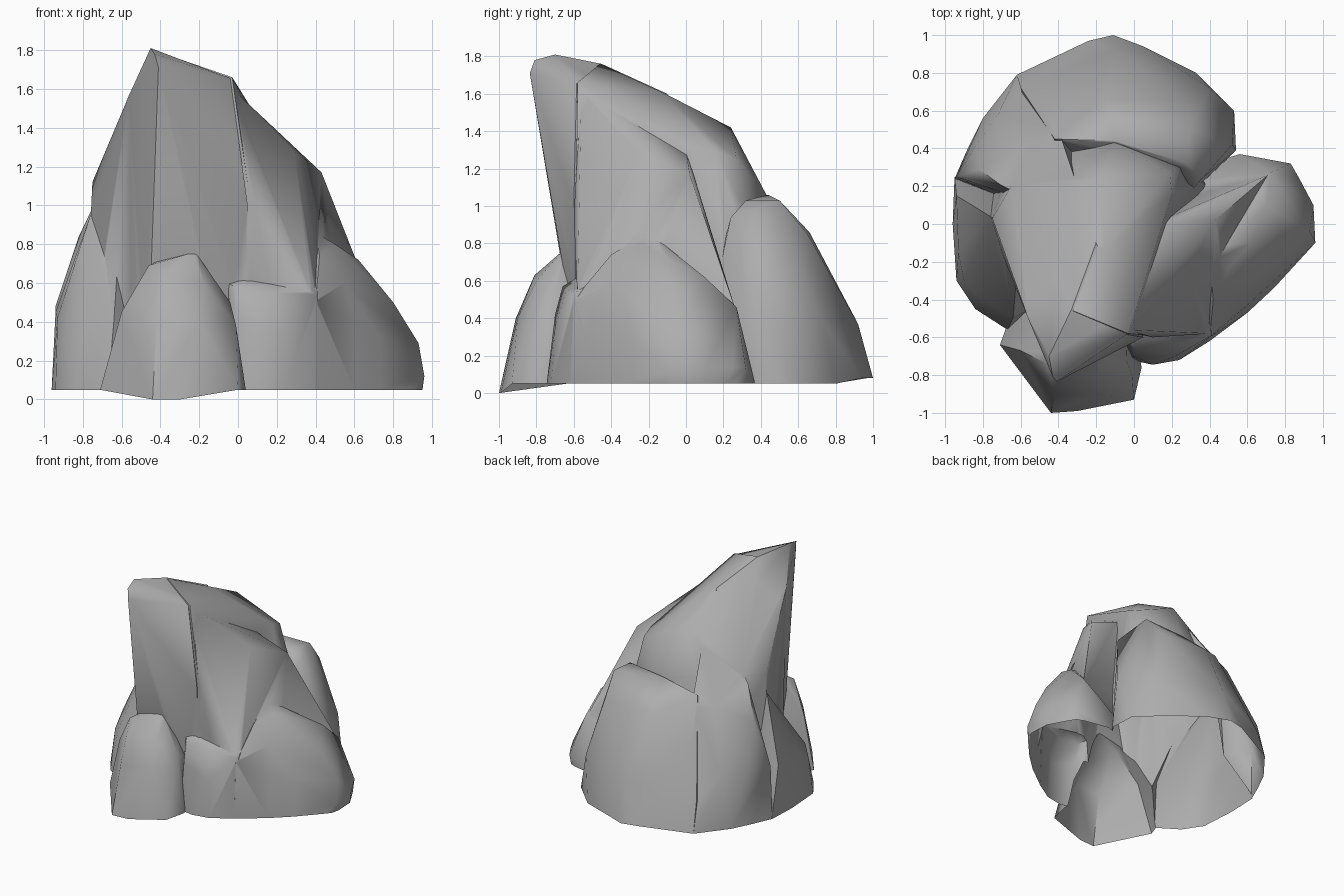
import bpy
import bmesh
import math

default_cube = bpy.data.objects.get("Cube")
if default_cube:
    bpy.data.objects.remove(default_cube, do_unlink=True)

GROUND = .05


def make_material(name, colour):
    material = bpy.data.materials.new(name)
    material.use_nodes = True
    material.diffuse_color = colour
    shader = material.node_tree.nodes["Principled BSDF"]
    shader.inputs["Base Color"].default_value = colour
    shader.inputs["Roughness"].default_value = .9
    return material


stone_grey = make_material("stone grey", (.42, .42, .42, 1))
boulders = []


def make_boulder(name, outline, corners):
    """Wrap a faceted stone around its foot outline and its upper corners."""
    # The foot is sunk below ground, a little deeper for each stone
    sunk = GROUND - .1 - .02 * len(boulders)
    bm = bmesh.new()
    for x, y in outline:
        bm.verts.new((x, y, GROUND))
        bm.verts.new((x, y, sunk))
    for corner in corners:
        bm.verts.new(corner)
    hull = bmesh.ops.convex_hull(bm, input=bm.verts[:], use_existing_faces=False)
    unused = set(hull["geom_interior"]) | set(hull["geom_unused"])
    loose = [item for item in unused if isinstance(item, bmesh.types.BMVert)]
    bmesh.ops.delete(bm, geom=loose, context="VERTS")
    bmesh.ops.recalc_face_normals(bm, faces=bm.faces[:])

    mesh = bpy.data.meshes.new(name)
    bm.to_mesh(mesh)
    bm.free()
    mesh.materials.append(stone_grey)
    boulder = bpy.data.objects.new(name, mesh)
    bpy.context.collection.objects.link(boulder)
    boulders.append(boulder)


def fuse_boulders(name, smooth_angle):
    """Join the stones into one skin, open underneath."""
    body = boulders[0]
    for other in boulders[1:]:
        union = body.modifiers.new(other.name, "BOOLEAN")
        union.operation = "UNION"
        union.solver = "EXACT"
        union.object = other
    depsgraph = bpy.context.evaluated_depsgraph_get()
    mesh = bpy.data.meshes.new_from_object(body.evaluated_get(depsgraph))
    mesh.name = name
    for boulder in boulders:
        bpy.data.objects.remove(boulder, do_unlink=True)

    bm = bmesh.new()
    bm.from_mesh(mesh)
    bmesh.ops.bisect_plane(bm, geom=bm.verts[:] + bm.edges[:] + bm.faces[:],
                           plane_co=(0, 0, GROUND), plane_no=(0, 0, 1), clear_inner=True)
    bmesh.ops.remove_doubles(bm, verts=bm.verts[:], dist=.002)
    # The rim dips to the ground at the front and lifts at the far back
    for vert in bm.verts:
        if vert.co.z < GROUND + .005:
            if vert.co.y < -.96:
                vert.co.z = 0
            elif vert.co.y > .9:
                vert.co.z += .03
    bm.to_mesh(mesh)
    bm.free()
    mesh.shade_smooth()
    mesh.set_sharp_from_angle(angle=math.radians(smooth_angle))
    bpy.context.collection.objects.link(bpy.data.objects.new(name, mesh))


# Tall core of the leaning crag
make_boulder(
    "main_crag",
    [(-.5, -.52), (.1, -.55), (.4, .2), (.3, .35), (-.6, .5), (-.8, .1)],
    [
        (-.03, -.58, 1.66), (-.56, -.5, 1.57), (-.32, -.46, 1.76),
        (-.15, -.13, 1.61), (.2, .16, 1.29), (-.2, .15, 1.45), (-.18, .24, 1.42),
        (-.75, .03, 1.12), (.19, .27, 1.25), (.36, .22, .5),
        (-.45, -.6, .55), (.08, -.59, .9), (.05, -.59, .57),
        (-.65, .2, 1.13), (-.1, .43, 1.06), (.24, .3, 1),
    ],
)

# Overhanging prow with the tip
make_boulder(
    "crag_prow",
    [(-.5, -.5), (0, -.53), (-.2, 0), (-.7, 0)],
    [
        (-.45, -.7, 1.81), (-.43, -.81, 1.78), (-.41, -.835, 1.71),
        (-.04, -.585, 1.655), (-.565, -.49, 1.56), (-.33, -.45, 1.76),
        (-.45, -.65, .6), (.05, -.6, 1), (-.02, -.6, .6),
        (-.73, .02, 1.1), (-.2, -.1, 1.6),
    ],
)

# Spur running down the side of the crag
make_boulder(
    "left_spur",
    [(.4, -.55), (.7, .2), (.1, .15), (0, -.5)],
    [
        (-.05, -.56, 1.62), (.29, -.25, 1.28), (.43, .02, 1.17), (.1, 0, 1.3),
        (.58, .11, .67), (.71, .26, .46), (.4, -.58, .5), (.1, -.6, .95),
        (0, -.58, .5),
    ],
)

# Broad boulder leaning on the back
make_boulder(
    "back_boulder",
    [(.54, .39), (.53, .6), (.33, .8), (.05, .94), (-.11, 1),
     (-.24, .97), (-.4, .84), (-.62, .79), (-.4, 0), (.2, .05)],
    [
        (.36, .24, .94), (.28, .32, 1.03), (.3, .5, 1.03), (-.1, .44, 1.06),
        (-.42, .45, 1), (.28, .65, .85), (-.15, .66, .86), (-.47, .6, .68),
        (-.1, .92, .37), (.4, .72, .4), (.52, .42, .45), (-.6, .72, .3),
    ],
)

# Sloping flank between the crag and the back
make_boulder(
    "right_flank",
    [(-.95, .24), (-.88, .4), (-.8, .56), (-.62, .79), (-.2, .4), (-.4, 0)],
    [
        (-.94, .25, .48), (-.84, .41, .5), (-.72, .58, .45),
        (-.82, .29, .84), (-.71, .21, 1.07), (-.55, .43, .93),
        (-.5, .1, 1.28), (-.3, .2, 1.36), (-.4, .5, .92),
    ],
)

# Low block in front of the flank
make_boulder(
    "right_block",
    [(-.96, 0), (-.95, .25), (-.3, .2), (-.3, -.3), (-.67, -.56), (-.84, -.45), (-.94, -.3)],
    [
        (-.94, .15, .45), (-.93, -.15, .42), (-.9, -.3, .32), (-.8, -.4, .38),
        (-.64, -.5, .4), (-.85, -.05, .65), (-.76, .04, .95), (-.6, 0, 1),
    ],
)

# Wedge on the side that reaches out furthest
make_boulder(
    "left_boulder",
    [(.4, -.62), (.6, -.47), (.74, -.34), (.87, -.17), (.92, .1), (.8, .28),
     (.56, .37), (0, .2), (0, -.4)],
    [
        (.96, -.1, .12), (.95, .1, .13), (.87, .25, .14), (.83, .32, .13),
        (.93, -.04, .29), (.8, -.08, .5), (.73, -.31, .32), (.4, -.6, .5),
        (.6, -.43, .4), (.55, -.38, .6), (.42, -.4, .74), (.5, -.24, .8),
        (.4, -.2, .86), (.62, -.1, .72), (.7, .1, .62), (.72, .27, .46),
    ],
)

# Low ledge under the front face
make_boulder(
    "front_ledge",
    [(-.02, -.72), (.1, -.745), (.24, -.72), (.4, -.62), (.4, -.1), (-.1, -.1)],
    [
        (-.05, -.6, .6), (0, -.66, .57), (.2, -.64, .55), (.41, -.59, .54),
        (.4, -.4, .65), (.1, -.45, .7), (0, -.7, .42), (.22, -.7, .35),
    ],
)

# Rounded boulder standing at the front
make_boulder(
    "front_boulder",
    [(-.44, -1), (-.3, -.99), (-.71, -.64), (-.55, -.2), (-.05, -.2), (.04, -.76), (0, -.93)],
    [
        (-.42, -.91, .4), (-.2, -.9, .4), (-.6, -.67, .45), (-.46, -.74, .69),
        (-.36, -.81, .63), (-.22, -.66, .76), (-.18, -.8, .6),
        (-.04, -.72, .5), (-.01, -.8, .38), (-.3, -.4, .77),
    ],
)

fuse_boulders("rock_outcrop", 52)
